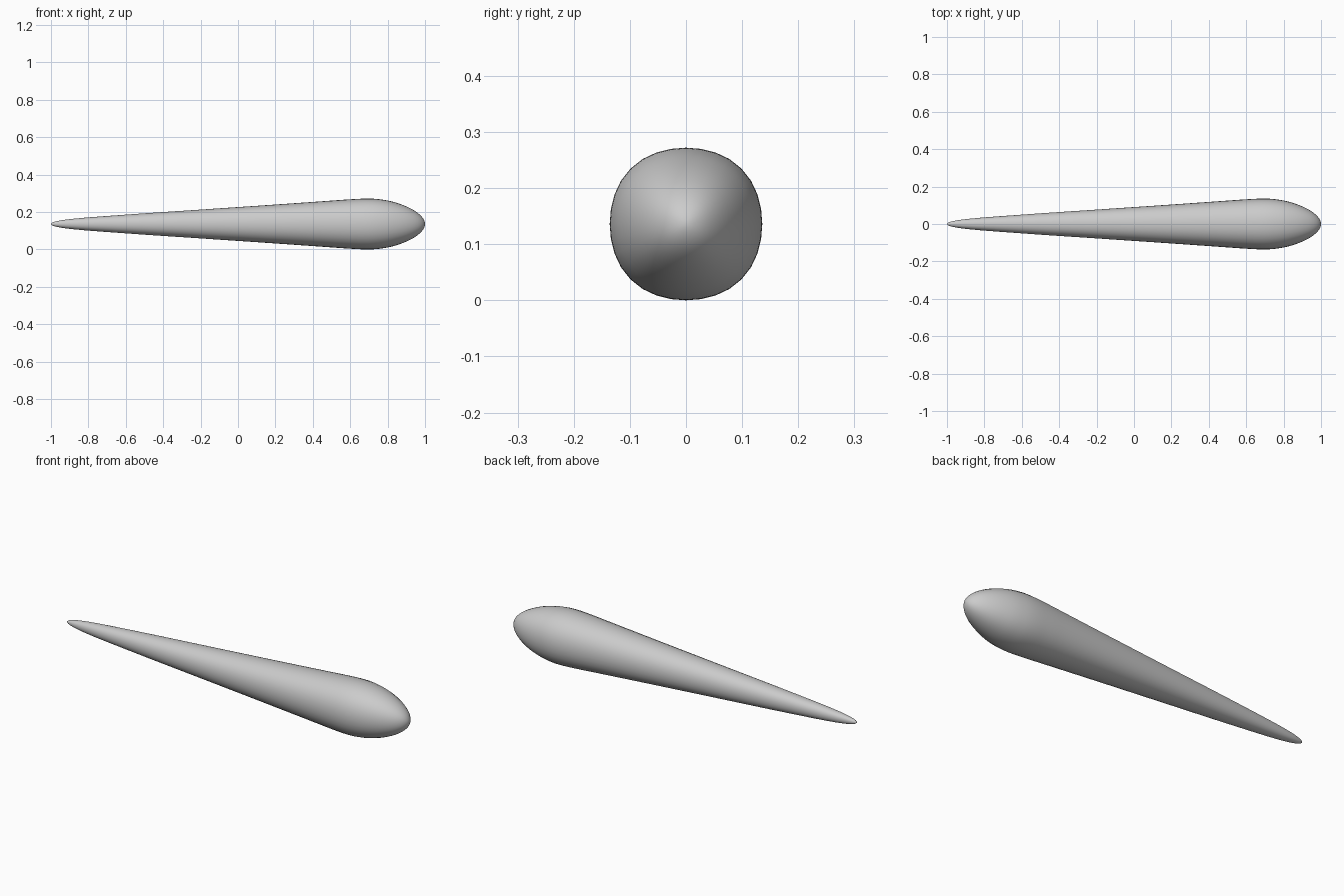
import bpy, bmesh
from math import sin, cos, pi
from mathutils import Vector

if "Cube" in bpy.data.objects:
    bpy.data.objects.remove(bpy.data.objects["Cube"])

R = 0.136       # widest radius, also the height of the axis
SIDES = 32
STEPS = 4       # curve samples between profile points

# Side profile: (x along the axis, radius), pointed tail to blunt nose
profile = [(-1, 0), (-0.992, 0.008), (-0.96, 0.017), (-0.88, 0.028), (-0.6, 0.050),
           (-0.2, 0.077), (0.2, 0.104), (0.5, 0.125), (0.6, 0.132), (0.69, R),
           (0.75, 0.133), (0.82, 0.121), (0.9, 0.094), (0.96, 0.060),
           (0.99, 0.029), (1, 0)]


def smooth_curve(points):
    """Cubic through all points, monotone enough for this gentle outline."""
    p = [Vector(q) for q in points]
    # mirror the neighbours across the axis so both tips round off
    p = [Vector((p[1].x, -p[1].y))] + p + [Vector((p[-2].x, -p[-2].y))]
    out = []
    for a, b, c, d in zip(p, p[1:], p[2:], p[3:]):
        h0, h1, h2 = (b - a).length ** .5, (c - b).length ** .5, (d - c).length ** .5
        m1 = h1 * ((b - a) / h0 - (c - a) / (h0 + h1) + (c - b) / h1)
        m2 = h1 * ((c - b) / h1 - (d - b) / (h1 + h2) + (d - c) / h2)
        for i in range(STEPS):
            t = i / STEPS
            out.append(b * (2*t**3 - 3*t**2 + 1) + m1 * (t**3 - 2*t**2 + t)
                       + c * (3*t**2 - 2*t**3) + m2 * (t**3 - t**2))
    return out[1:]      # leave out the tail tip


# Body: slightly squarish rings bridged along the profile
bm = bmesh.new()
rings = []
for x, r in smooth_curve(profile):
    ring = []
    for k in range(SIDES):
        a = 2 * pi * k / SIDES
        s = r * (1 + 0.028 * sin(2 * a) ** 2)
        ring.append(bm.verts.new((x, s * cos(a), R + s * sin(a))))
    rings.append(ring)
tail, nose = bm.verts.new((-1, 0, R)), bm.verts.new((1, 0, R))
for k in range(SIDES):
    j = (k + 1) % SIDES
    for a, b in zip(rings, rings[1:]):
        bm.faces.new((a[k], a[j], b[j], b[k]))
    bm.faces.new((tail, rings[0][j], rings[0][k]))
    bm.faces.new((nose, rings[-1][k], rings[-1][j]))
bmesh.ops.recalc_face_normals(bm, faces=bm.faces)
for f in bm.faces:
    f.smooth = True

mesh = bpy.data.meshes.new("teardrop_body")
bm.to_mesh(mesh)
bm.free()
bpy.context.collection.objects.link(bpy.data.objects.new("teardrop_body", mesh))
